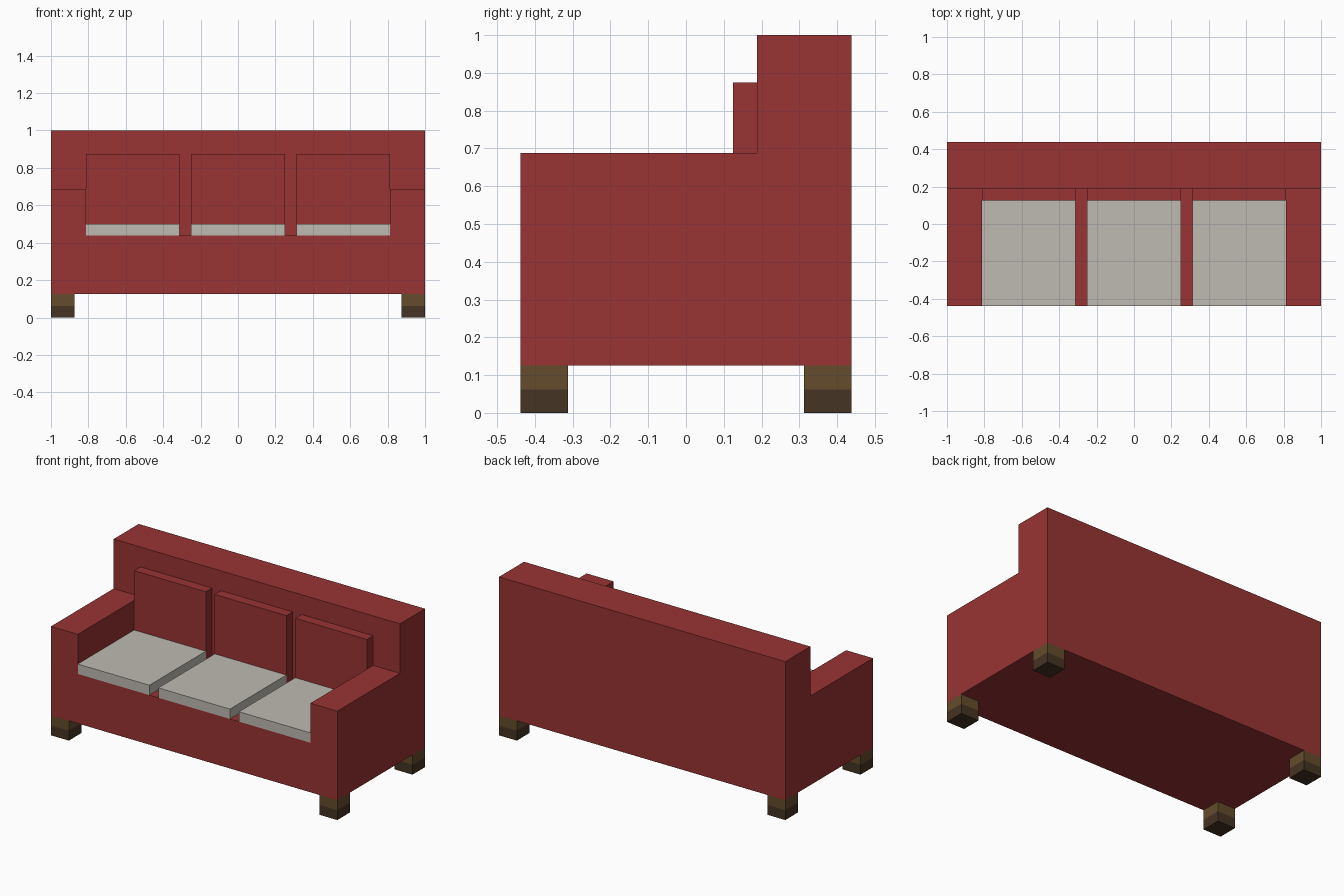
import bpy

cube = bpy.data.objects.get("Cube")
if cube:
    bpy.data.objects.remove(cube, do_unlink=True)

U = 1 / 16  # everything sits on a sixteenth grid


def make_material(name, rgb):
    mat = bpy.data.materials.new(name)
    mat.use_nodes = True
    color = (*rgb, 1)
    mat.diffuse_color = color
    bsdf = next(n for n in mat.node_tree.nodes if n.type == 'BSDF_PRINCIPLED')
    bsdf.inputs["Base Color"].default_value = color
    return mat


red = make_material("red_fabric", (0.318, 0.033, 0.033))
cream = make_material("cream_fabric", (0.52, 0.491, 0.445))
wood = make_material("brown_wood", (0.127, 0.072, 0.025))
dark_wood = make_material("dark_wood", (0.06, 0.033, 0.017))


def box(name, x, y, z, mat):
    """Box from (low, high) ranges in grid units."""
    bpy.ops.mesh.primitive_cube_add(size=1)
    obj = bpy.context.object
    obj.name = obj.data.name = name
    for v in obj.data.vertices:
        v.co = [U * (lo + hi) / 2 + c * U * (hi - lo)
                for c, (lo, hi) in zip(v.co, (x, y, z))]
    obj.data.materials.append(mat)
    return obj


# Upholstered frame
box("seat_base", (-13, 13), (-7, 3), (2, 7), red)
box("backrest", (-16, 16), (3, 7), (2, 16), red)
box("left_arm", (13, 16), (-7, 3), (2, 11), red)
box("right_arm", (-16, -13), (-7, 3), (2, 11), red)

# Three seat cushions with a back cushion behind each
for side, cx in (("right", -9), ("middle", 0), ("left", 9)):
    span = (cx - 4, cx + 4)
    box(side + "_seat_cushion", span, (-7, 2), (7, 8), cream)
    box(side + "_back_cushion", span, (2, 3), (7, 14), red)

# Corner legs with darker feet
for side, x in (("left", (14, 16)), ("right", (-16, -14))):
    for end, y in (("front", (-7, -5)), ("back", (5, 7))):
        box(f"{end}_{side}_leg", x, y, (1, 2), wood)
        box(f"{end}_{side}_foot", x, y, (0, 1), dark_wood)
